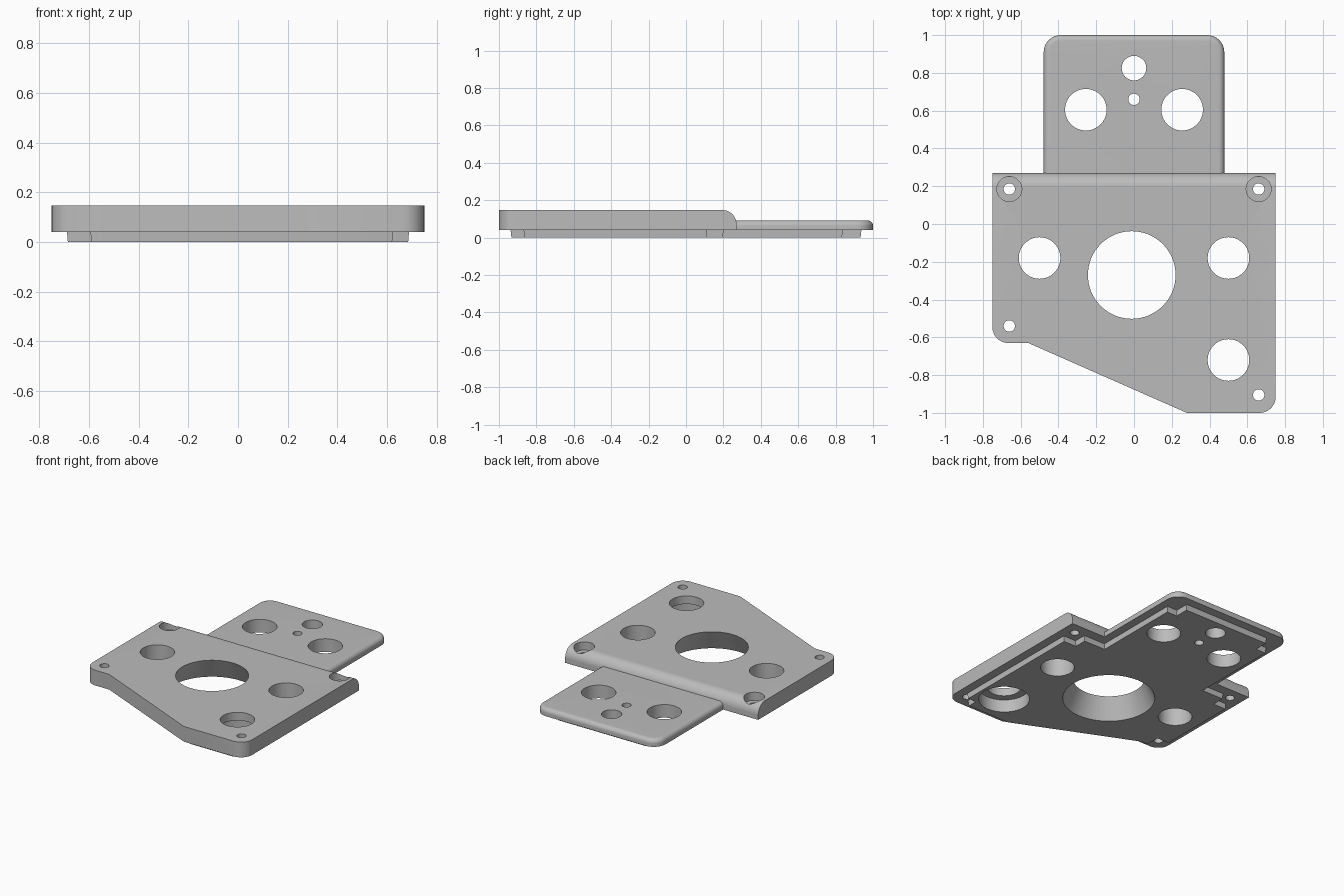
import bpy, bmesh, math
from mathutils import Vector

if "Cube" in bpy.data.objects:
    bpy.data.objects.remove(bpy.data.objects["Cube"])

grey = bpy.data.materials.new("machined grey")
grey.use_nodes = True
colour = (0.5, 0.5, 0.5, 1)
grey.diffuse_color = colour
grey.node_tree.nodes["Principled BSDF"].inputs["Base Color"].default_value = colour


def finish(bm, name):
    bmesh.ops.recalc_face_normals(bm, faces=bm.faces)
    mesh = bpy.data.meshes.new(name)
    bm.to_mesh(mesh)
    bm.free()
    mesh.materials.append(grey)
    ob = bpy.data.objects.new(name, mesh)
    bpy.context.collection.objects.link(ob)
    return ob


def slab(points, z0, z1, radius=0, rounded=()):
    """Extrude an outline, rounding the listed corners."""
    bm = bmesh.new()
    base = bm.faces.new([bm.verts.new((x, y, z0)) for x, y in points])
    top = bmesh.ops.extrude_face_region(bm, geom=[base])["geom"]
    bmesh.ops.translate(bm, vec=(0, 0, z1 - z0),
                        verts=[v for v in top if isinstance(v, bmesh.types.BMVert)])
    corners = [Vector(points[i]) for i in rounded]
    edges = [e for e in bm.edges
             if abs(e.verts[0].co.z - e.verts[1].co.z) > 0.01
             and any((e.verts[0].co.xy - c).length < 0.001 for c in corners)]
    if edges:
        bmesh.ops.bevel(bm, geom=edges, offset=radius, segments=10,
                        affect='EDGES', profile=0.5)
    return bm


def round_edges(bm, rule, radius):
    edges = [e for e in bm.edges if all(rule(v.co) for v in e.verts)]
    bmesh.ops.bevel(bm, geom=edges, offset=radius, segments=10,
                    affect='EDGES', profile=0.5)


def drill(x, y, r_low, r_high, z0=-0.1, z1=0.3):
    bm = bmesh.new()
    bmesh.ops.create_cone(bm, cap_ends=True, segments=64, radius1=r_low,
                          radius2=r_high, depth=z1 - z0)
    bmesh.ops.translate(bm, vec=(x, y, (z0 + z1) / 2), verts=bm.verts)
    return finish(bm, "drill_cutter")


def combine(target, tool, operation):
    mod = target.modifiers.new(operation.lower(), 'BOOLEAN')
    mod.operation, mod.object, mod.solver = operation, tool, 'EXACT'
    bpy.context.view_layer.update()
    mesh = bpy.data.meshes.new_from_object(
        target.evaluated_get(bpy.context.evaluated_depsgraph_get()))
    target.modifiers.clear()
    target.data = mesh
    bpy.data.objects.remove(tool)


# Main plate with a slanted front and a rounded rear edge
TOP, STEP = 0.147, 0.04
bm = slab([(-0.75, 0.27), (-0.75, -0.63), (-0.56, -0.63), (0.28, -1),
           (0.75, -1), (0.75, 0.27)], STEP, TOP, 0.085, (1, 4))
round_edges(bm, lambda c: c.y > 0.26 and c.z > TOP - 0.001, 0.075)
plate = finish(bm, "mounting_plate")

# Thinner rear tab with softened upper rim
TAB = 0.092
bm = slab([(-0.478, 0.1), (0.478, 0.1), (0.478, 1), (-0.478, 1)],
          STEP, TAB, 0.09, (2, 3))
round_edges(bm, lambda c: c.z > TAB - 0.001 and c.y > 0.09, 0.03)
combine(plate, finish(bm, "rear_tab"), 'UNION')

# Locating step underneath, notched around the corners and slightly tapered
bm = slab([(0.29, -0.94), (0.625, -0.94), (0.625, -0.87), (0.69, -0.87),
           (0.69, 0.11), (0.59, 0.11), (0.59, 0.2), (0.42, 0.2),
           (0.42, 0.84), (0.34, 0.84), (0.34, 0.94),
           (-0.34, 0.94), (-0.34, 0.84), (-0.42, 0.84), (-0.42, 0.2),
           (-0.59, 0.2), (-0.59, 0.11), (-0.69, 0.11),
           (-0.69, -0.47), (-0.595, -0.47), (-0.595, -0.57), (-0.545, -0.57)],
          0, 0.06)
for v in bm.verts:
    if v.co.z < 0.01:
        v.co.xy = v.co.xy * 0.993
combine(plate, finish(bm, "locating_step"), 'UNION')

# Straight through holes
for r, places in {
    0.11: [(-0.255, 0.605), (0.255, 0.605), (-0.5, -0.18), (0.5, -0.18), (0.5, -0.72)],
    0.065: [(0, 0.825)],
    0.03: [(0, 0.66), (-0.66, 0.185), (0.66, 0.185), (-0.66, -0.54), (0.66, -0.905)],
}.items():
    for x, y in places:
        combine(plate, drill(x, y, r, r), 'DIFFERENCE')

# Screw head recesses, wide bore below one hole, and the flared centre opening
for side in (-1, 1):
    combine(plate, drill(side * 0.66, 0.185, 0.066, 0.066, 0.09), 'DIFFERENCE')
combine(plate, drill(0.5, -0.72, 0.165, 0.165, -0.1, 0.09), 'DIFFERENCE')
flare = (0.3 - 0.232) / TOP
combine(plate, drill(-0.012, -0.27, 0.3 + 0.05 * flare, 0.232 - 0.05 * flare,
                     -0.05, TOP + 0.05), 'DIFFERENCE')

bpy.ops.object.select_all(action='DESELECT')
plate.select_set(True)
bpy.context.view_layer.objects.active = plate
bpy.ops.object.shade_smooth_by_angle(angle=math.radians(30))
